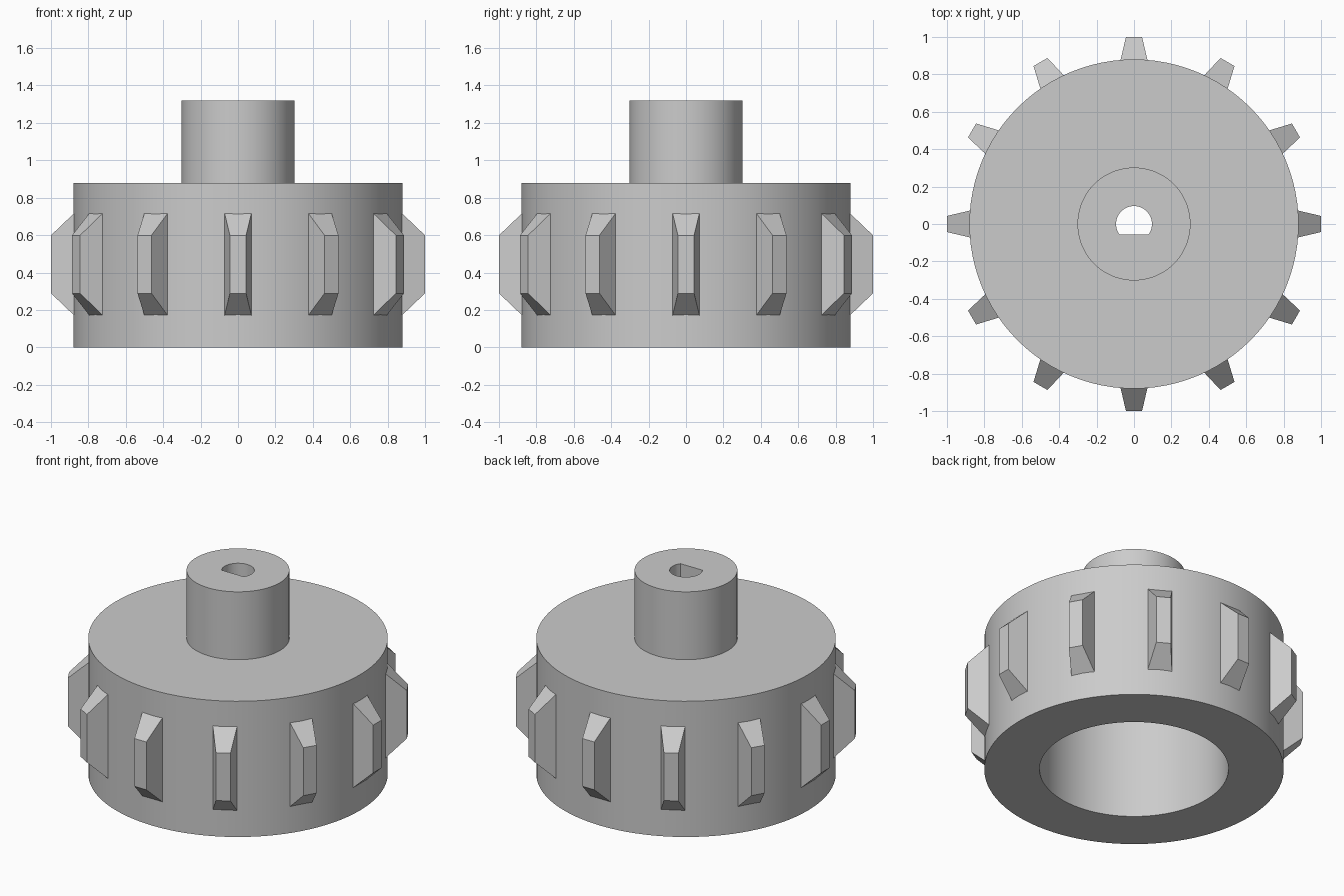
import bpy, bmesh, math
from mathutils import Matrix

cube = bpy.data.objects.get("Cube")
if cube:
    bpy.data.objects.remove(cube, do_unlink=True)

grey = bpy.data.materials.new("grey")
grey.use_nodes = True
COLOUR = (0.6, 0.6, 0.6, 1)
grey.diffuse_color = COLOUR
grey.node_tree.nodes["Principled BSDF"].inputs["Base Color"].default_value = COLOUR


def make_object(name, bm):
    bmesh.ops.recalc_face_normals(bm, faces=bm.faces)
    mesh = bpy.data.meshes.new(name)
    bm.to_mesh(mesh)
    bm.free()
    mesh.materials.append(grey)
    obj = bpy.data.objects.new(name, mesh)
    bpy.context.collection.objects.link(obj)
    return obj


def select_only(obj):
    bpy.ops.object.select_all(action='DESELECT')
    obj.select_set(True)
    bpy.context.view_layer.objects.active = obj


# Drum with open underside and hub on top: one turned profile
PROFILE = [(0, 0.72), (0.555, 0.72), (0.555, 0), (0.88, 0),
           (0.88, 0.88), (0.302, 0.88), (0.302, 1.32), (0, 1.32)]
bm = bmesh.new()
points = [bm.verts.new((r, 0, z)) for r, z in PROFILE]
edges = [bm.edges.new(pair) for pair in zip(points, points[1:])]
bmesh.ops.spin(bm, geom=points + edges, cent=(0, 0, 0), axis=(0, 0, 1),
               angle=math.tau, steps=96, use_merge=True)
bmesh.ops.remove_doubles(bm, verts=bm.verts, dist=0.0001)
drum = make_object("drum_and_hub", bm)

# D-shaped shaft hole through the hub
RADIUS, FLAT = 0.096, -0.055
start = math.asin(FLAT / RADIUS)
sweep = math.pi - 2 * start
bm = bmesh.new()
outline = [bm.verts.new((RADIUS * math.cos(start + sweep * i / 40),
                         RADIUS * math.sin(start + sweep * i / 40), 0.6))
           for i in range(41)]
face = bm.faces.new(outline)
top = bmesh.ops.extrude_face_region(bm, geom=[face])["geom"]
bmesh.ops.translate(bm, vec=(0, 0, 1),
                    verts=[v for v in top if isinstance(v, bmesh.types.BMVert)])
cutter = make_object("shaft_hole_cutter", bm)
cutter.hide_render = True

cut = drum.modifiers.new("shaft_hole", 'BOOLEAN')
cut.operation = 'DIFFERENCE'
cut.solver = 'EXACT'
cut.object = cutter
select_only(drum)
bpy.ops.object.modifier_apply(modifier=cut.name)
bpy.data.objects.remove(cutter, do_unlink=True)
bpy.ops.object.shade_smooth_by_angle(angle=math.radians(30))

# Twelve tapered teeth around the drum
TEETH = 12
bm = bmesh.new()
for i in range(TEETH):
    turn = Matrix.Rotation(math.tau * i / TEETH, 4, 'Z')
    tooth = bmesh.ops.create_cube(bm, size=2)["verts"]
    for v in tooth:
        r, half_width, half_height = (1, 0.043, 0.155) if v.co.x > 0 else (0.872, 0.073, 0.277)
        v.co = (r, v.co.y * half_width, 0.444 + v.co.z * half_height)
    bmesh.ops.transform(bm, matrix=turn, verts=tooth)
make_object("teeth", bm)
